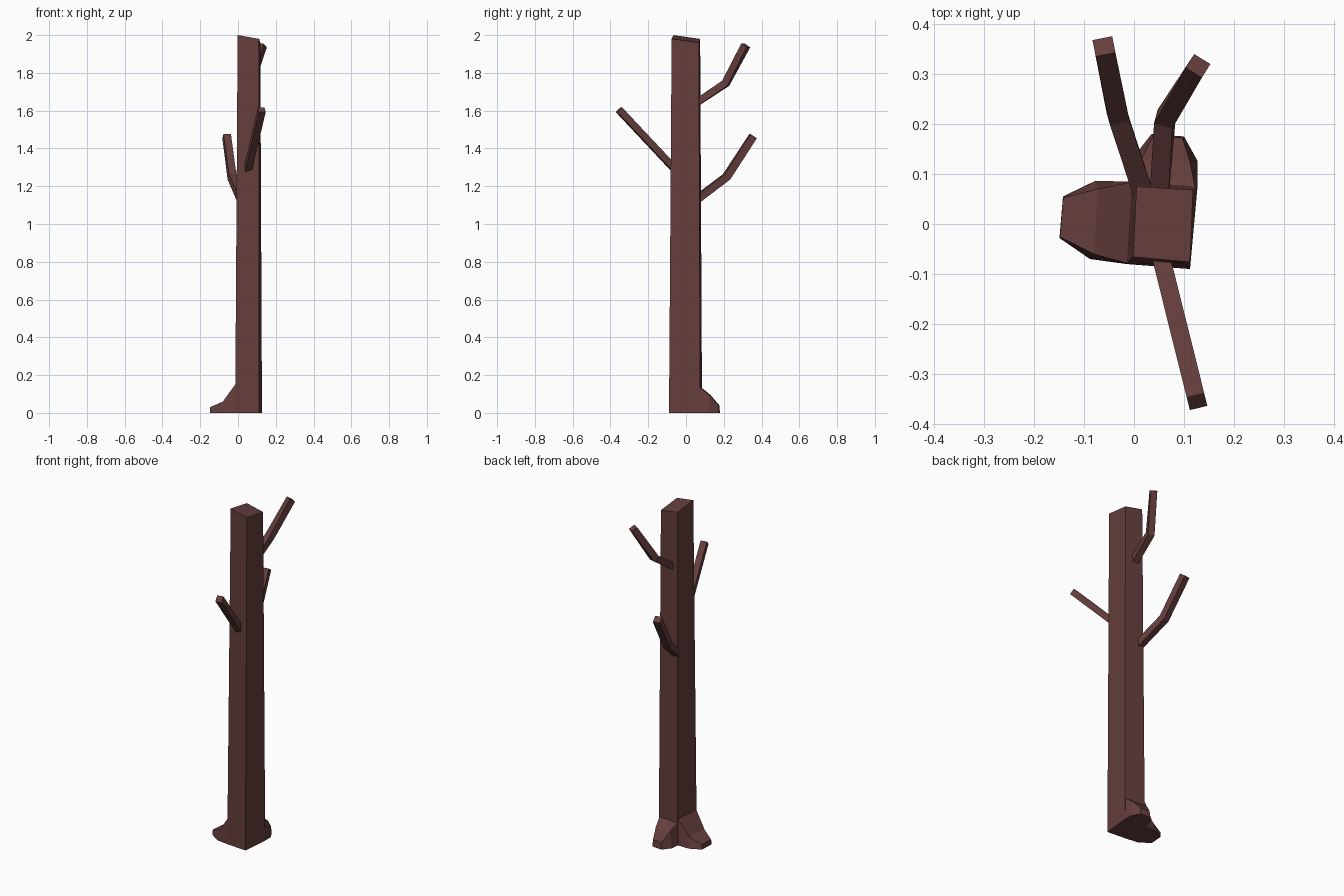
import bpy
import bmesh
from mathutils import Vector

bark = bpy.data.materials.new("dark red brown bark")
bark.diffuse_color = (0.13, 0.048, 0.046, 1)


def loft(name, rings):
    """Join four-point rings into a closed solid."""
    bm = bmesh.new()
    loops = [[bm.verts.new(p) for p in ring] for ring in rings]
    for a, b in zip(loops, loops[1:]):
        for i in range(4):
            j = (i + 1) % 4
            bm.faces.new((a[i], a[j], b[j], b[i]))
    bm.faces.new(loops[0][::-1])
    bm.faces.new(loops[-1])
    bmesh.ops.recalc_face_normals(bm, faces=bm.faces)
    mesh = bpy.data.meshes.new(name)
    bm.to_mesh(mesh)
    bm.free()
    mesh.materials.append(bark)
    obj = bpy.data.objects.new(name, mesh)
    bpy.context.collection.objects.link(obj)
    return obj


def branch(name, path, width):
    """Sweep a square section along a bent path with mitred joints."""
    pts = [Vector(p) for p in path]
    dirs = [(b - a).normalized() for a, b in zip(pts, pts[1:])]
    rings = []
    for i, p in enumerate(pts):
        d0, d1 = dirs[max(i - 1, 0)], dirs[min(i, len(dirs) - 1)]
        t = (d0 + d1).normalized()
        side = t.cross(Vector((0, 0, 1))).normalized()
        up = side.cross(t)
        h = width / 2
        rings.append([p + side * (h * u) + up * (h * v / t.dot(d0))
                      for u, v in ((-1, -1), (1, -1), (1, 1), (-1, 1))])
    return loft(name, rings)


# Trunk with slanted cut top
loft("trunk", [
    [(-0.015, -0.08, 0), (0.112, -0.09, 0), (0.127, 0.075, 0), (-0.005, 0.085, 0)],
    [(-0.002, -0.066, 2.0), (0.112, -0.076, 1.98), (0.118, 0.068, 1.96), (0.005, 0.075, 1.98)],
])

# Left root flare
loft("left_root", [
    [(0.02, -0.08, 0), (0.02, 0.083, 0), (0.02, 0.08, 0.19), (0.02, -0.07, 0.19)],
    [(-0.015, -0.08, 0), (-0.012, 0.085, 0), (-0.01, 0.083, 0.15), (-0.015, -0.078, 0.15)],
    [(-0.088, -0.07, 0), (-0.078, 0.086, 0), (-0.072, 0.07, 0.06), (-0.08, -0.06, 0.06)],
    [(-0.149, -0.028, 0), (-0.142, 0.055, 0), (-0.142, 0.052, 0.03), (-0.148, -0.026, 0.03)],
])

# Back root flare
loft("back_root", [
    [(-0.003, 0.04, 0), (0.123, 0.04, 0), (0.12, 0.04, 0.15), (-0.003, 0.04, 0.15)],
    [(-0.005, 0.08, 0), (0.127, 0.074, 0), (0.122, 0.073, 0.135), (-0.004, 0.08, 0.135)],
    [(0.0, 0.135, 0), (0.127, 0.126, 0), (0.112, 0.124, 0.095), (0.015, 0.13, 0.095)],
    [(0.035, 0.18, 0), (0.1, 0.175, 0), (0.097, 0.172, 0.04), (0.038, 0.176, 0.04)],
])

# Branches
branch("front_branch", [(0.05, -0.05, 1.28), (0.126, -0.355, 1.605)], 0.036)
branch("upper_back_branch",
       [(0.05, 0.05, 1.638), (0.062, 0.21, 1.745), (0.128, 0.316, 1.945)], 0.038)
branch("lower_back_branch",
       [(0.022, 0.05, 1.125), (-0.032, 0.215, 1.25), (-0.06, 0.355, 1.465)], 0.04)
